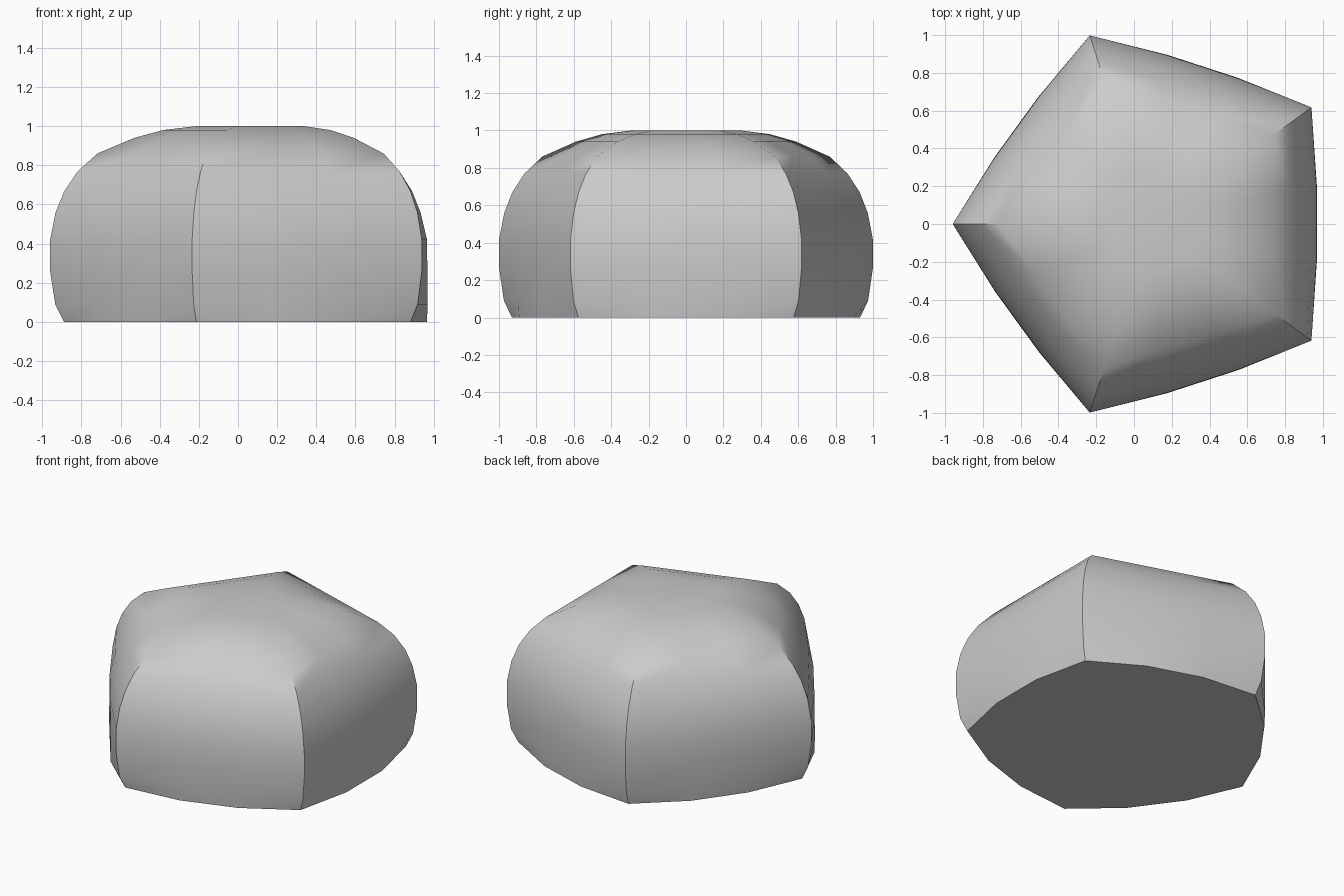
import bpy
import bmesh
import math
from mathutils import Vector

old = bpy.data.objects.get("Cube")
if old:
    bpy.data.objects.remove(old, do_unlink=True)

SIDES, STEPS, RADIUS = 5, 3, 1.05
CENTRE = Vector((0.09, 0, 0))

# Rows of the rounded profile: height, width factor, outward bulge of each side
PROFILE = [(0, 0.932, 0.084), (0.09, 0.975, 0.05), (0.26, 1, 0.028),
           (0.42, 1, 0.026), (0.56, 0.973, 0.016), (0.67, 0.93, 0.008),
           (0.77, 0.865, 0), (0.86, 0.77, 0), (0.94, 0.59, 0),
           (0.98, 0.45, 0), (1, 0.29, 0)]


def corner(i):
    a = math.pi + i * math.tau / SIDES
    return Vector((math.cos(a), math.sin(a), 0)) * RADIUS


def ring(bm, z, scale, bulge):
    """One five-sided loop with gently bowed sides."""
    verts = []
    for i in range(SIDES):
        a, b = corner(i), corner(i + 1)
        out = (a + b).normalized()
        for s in range(STEPS):
            p = a.lerp(b, s / STEPS) * scale
            if s:
                p += out * bulge
            verts.append(bm.verts.new(p + CENTRE + Vector((0, 0, z))))
    return verts


# Stone body: stacked rings, closed below and above
bm = bmesh.new()
rings = [ring(bm, *row) for row in PROFILE]
n = SIDES * STEPS
for low, high in zip(rings, rings[1:]):
    for i in range(n):
        j = (i + 1) % n
        bm.faces.new((low[i], low[j], high[j], high[i]))
bm.faces.new(rings[0][::-1])
bm.faces.new(rings[-1])
bmesh.ops.recalc_face_normals(bm, faces=bm.faces)
mesh = bpy.data.meshes.new("stone_body")
bm.to_mesh(mesh)
bm.free()
stone = bpy.data.objects.new("stone_body", mesh)
bpy.context.collection.objects.link(stone)

# Plain grey stone
grey = bpy.data.materials.new("stone grey")
grey.use_nodes = True
colour = (0.6, 0.6, 0.6, 1)
grey.diffuse_color = colour
grey.node_tree.nodes["Principled BSDF"].inputs["Base Color"].default_value = colour
mesh.materials.append(grey)

# Smooth sides with crisp corner ridges
bpy.ops.object.select_all(action="DESELECT")
stone.select_set(True)
bpy.context.view_layer.objects.active = stone
bpy.ops.object.shade_smooth_by_angle(angle=math.radians(32))
